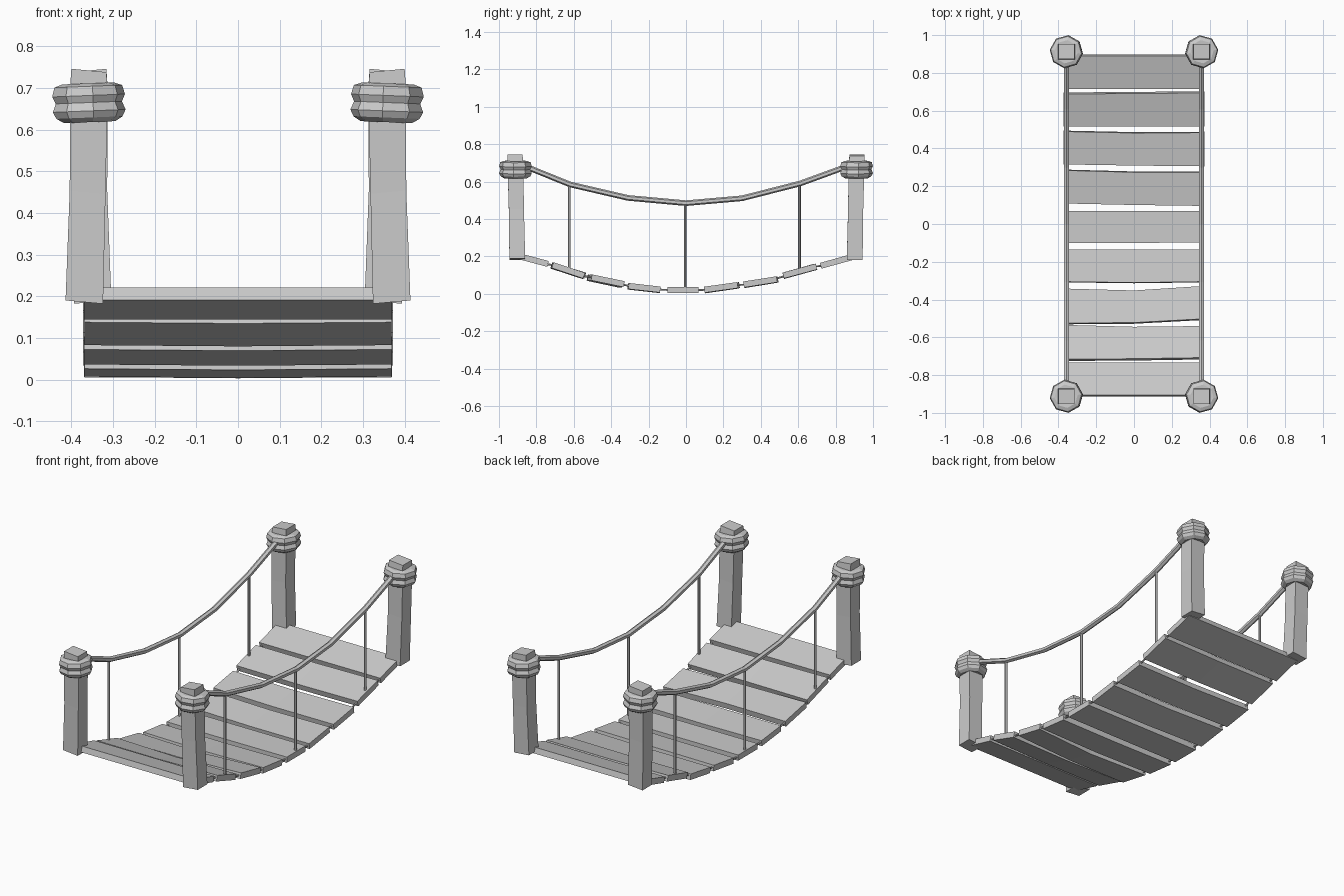
import bpy, bmesh, math, random
from mathutils import Vector, Matrix

if "Cube" in bpy.data.objects:
    bpy.data.objects.remove(bpy.data.objects["Cube"])

random.seed(4)


def make(name, verts, faces):
    mesh = bpy.data.meshes.new(name)
    bm = bmesh.new()
    vs = [bm.verts.new(v) for v in verts]
    for f in faces:
        bm.faces.new([vs[i] for i in f])
    bmesh.ops.recalc_face_normals(bm, faces=bm.faces)
    bm.to_mesh(mesh)
    bm.free()
    obj = bpy.data.objects.new(name, mesh)
    bpy.context.collection.objects.link(obj)
    return obj


def loft(name, rings):
    """Skin a list of equal-length rings and cap both ends."""
    n = len(rings[0])
    verts = [v for r in rings for v in r]
    faces = [(k * n + i, k * n + (i + 1) % n, (k + 1) * n + (i + 1) % n, (k + 1) * n + i)
             for k in range(len(rings) - 1) for i in range(n)]
    faces += [tuple(range(n)), tuple(range((len(rings) - 1) * n, len(rings) * n))]
    return make(name, verts, faces)


def rope(name, pts, r, sides=6):
    """Tube through points lying in a plane of constant x."""
    pts = [Vector(p) for p in pts]
    rings = []
    for i, p in enumerate(pts):
        d = (pts[min(i + 1, len(pts) - 1)] - pts[max(i - 1, 0)]).normalized()
        side = Vector((1, 0, 0))
        up = d.cross(side)
        rings.append([p + r * (side * math.cos(a) + up * math.sin(a))
                      for a in (2 * math.pi * (k + 0.5) / sides for k in range(sides))])
    return loft(name, rings)


# Deck planks: near/far edge (y, z) plus edge bends for left, middle, right
planks = [
    (-.91, .206, -.738, .16, (0, 0, 0), (0, 0, 0)),
    (-.718, .153, -.545, .098, (-.002, 0, .006), (.006, -.004, 0)),
    (-.525, .088, -.345, .052, (-.003, 0, .02), (0, -.01, .014)),
    (-.31, .042, -.138, .023, (.003, -.002, .003), (0, 0, 0)),
    (-.10, .021, .068, .021, (0, 0, .002), (0, 0, 0)),
    (.103, .022, .28, .047, (.008, 0, -.005), (.006, -.004, -.004)),
    (.312, .05, .488, .078, (.006, 0, -.004), (.004, -.004, -.002)),
    (.52, .098, .695, .146, (0, 0, 0), (-.003, 0, .003)),
    (.72, .15, .893, .198, (0, 0, 0), (0, 0, 0)),
]
for i, (y0, z0, y1, z1, b0, b1) in enumerate(planks):
    up = Vector((0, z0 - z1, y1 - y0)).normalized() * 0.016
    w = 0.37 + random.uniform(-.002, .003)
    rings = []
    for x, d0, d1 in zip((-w, 0, w), b0, b1):
        dz = -0.003 if x == 0 and i % 4 else 0
        a, b = Vector((x, y0 + d0, z0 + dz)), Vector((x, y1 + d1, z1 + dz))
        rings.append([a - up, b - up, b + up, a + up])
    loft(f"plank_{i + 1}", rings)

# Corner posts with lashed rope collars
profile = [(.03, .622), (.062, .618), (.08, .629), (.088, .645), (.08, .665),
           (.088, .682), (.082, .704), (.062, .711), (.03, .709)]
for sx in (-1, 1):
    for sy in (-1, 1):
        tag = ("front" if sy < 0 else "back") + ("_left" if sx < 0 else "_right")
        lean = -0.01 * sx * sy
        rings = []
        for z, cx, cy, h in ((.186, sx * .359 + lean, sy * .902, .045),
                             (.45, sx * .359 + lean * .2, sy * .907, .043),
                             (.70, sx * .358, sy * .912, .045),
                             (.742, sx * .358, sy * .914, .042)):
            rings.append([(cx + a * h, cy + b * h * .94, z + a * lean * .4)
                          for a, b in ((-1, -1), (1, -1), (1, 1), (-1, 1))])
        loft("post_" + tag, rings)

        collar = loft("rope_collar_" + tag, [
            [(r * math.cos(k * math.pi / 4), r * math.sin(k * math.pi / 4), z - .665)
             for k in range(8)] for r, z in profile])
        collar.matrix_world = (Matrix.Translation((sx * .358, sy * .912, .665))
                               @ Matrix.Rotation(.04 * sx, 4, 'Y')
                               @ Matrix.Rotation(.12 * sx * sy, 4, 'Z'))

# Hand ropes, hanger ropes and thin deck ropes on both sides
rail = [(-.91, .695), (-.84, .674), (-.62, .585), (-.31, .513), (0, .485),
        (.30, .511), (.61, .59), (.84, .674), (.91, .695)]
for sx, side in ((-1, "left"), (1, "right")):
    x = sx * .357
    rope("hand_rope_" + side, [(x, y, z) for y, z in rail], .015)
    for i, (y, z0, z1) in enumerate(((-.625, .125, .585), (-.005, .025, .485), (.607, .125, .588))):
        rope(f"hanger_rope_{side}_{i + 1}", [(x, y, z0), (x, y, z1)], .007)
    deck = [(x, y, z) for p in planks for y, z in ((p[0] + .02, p[1]), (p[2] - .02, p[3]))]
    rope("deck_rope_" + side, deck, .005)
